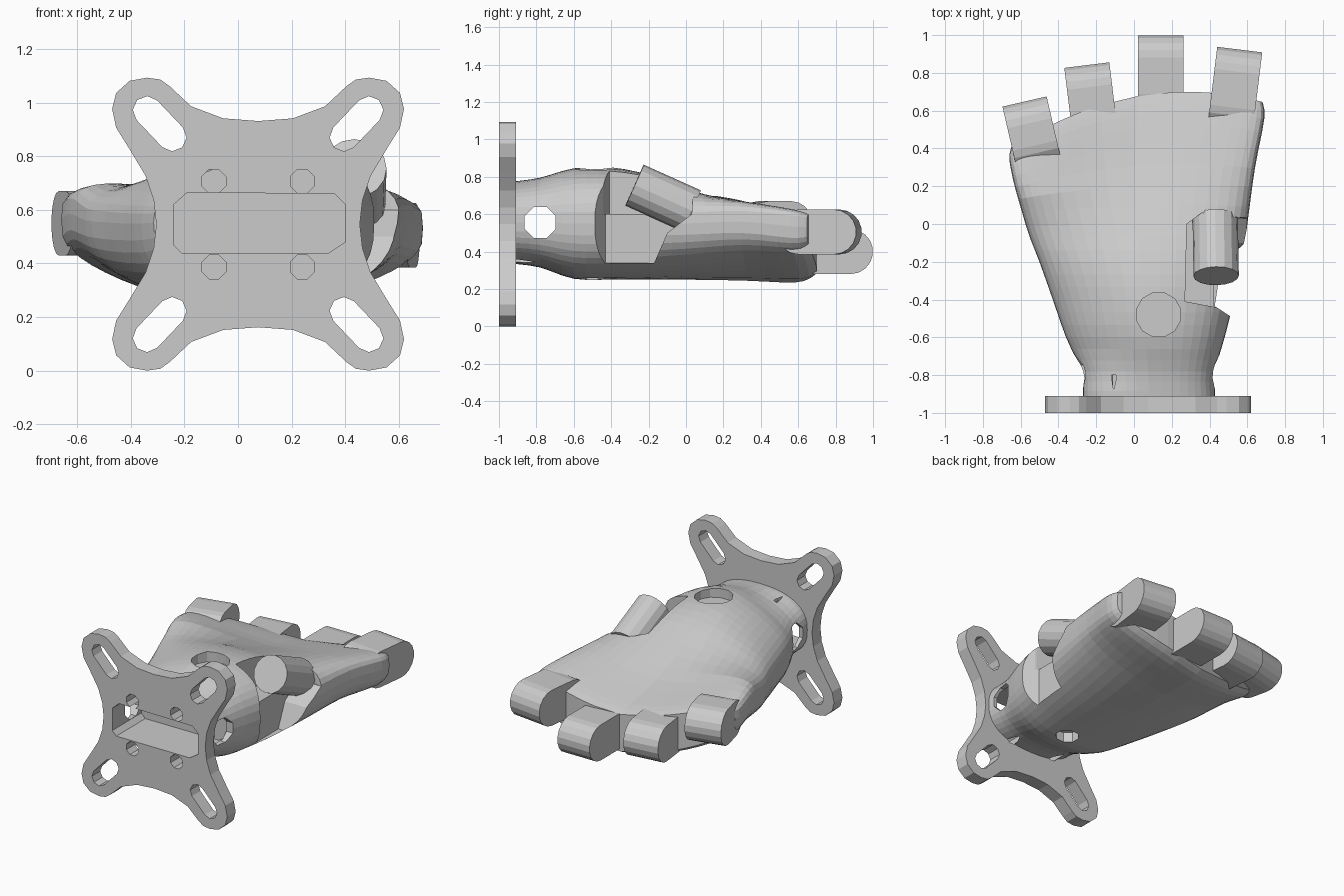
import bpy, bmesh, math
from mathutils import Vector, Matrix

if "Cube" in bpy.data.objects:
    bpy.data.objects.remove(bpy.data.objects["Cube"])

PLACE = {'x': lambda a, b, d: (d, a, b),
         'y': lambda a, b, d: (a, d, b),
         'z': lambda a, b, d: (a, b, d)}


def make(name, bm):
    bmesh.ops.recalc_face_normals(bm, faces=bm.faces)
    me = bpy.data.meshes.new(name)
    bm.to_mesh(me)
    bm.free()
    ob = bpy.data.objects.new(name, me)
    bpy.context.collection.objects.link(ob)
    return ob


def prism(name, pts, axis, lo, hi):
    """Extrude a closed 2D profile along an axis."""
    bm = bmesh.new()
    a = [bm.verts.new(PLACE[axis](p, q, lo)) for p, q in pts]
    b = [bm.verts.new(PLACE[axis](p, q, hi)) for p, q in pts]
    n = len(pts)
    bm.faces.new(a)
    bm.faces.new(b[::-1])
    for i in range(n):
        j = (i + 1) % n
        bm.faces.new((a[i], b[i], b[j], a[j]))
    return make(name, bm)


def capsule(p, q, r, n=5):
    """Slot outline between two centres."""
    ang = math.atan2(q[1] - p[1], q[0] - p[0])
    out = []
    for c, start in ((q, ang - math.pi / 2), (p, ang + math.pi / 2)):
        for i in range(n + 1):
            t = start + math.pi * (i + 0.02) / (n + 0.04)
            out.append((c[0] + r * math.cos(t), c[1] + r * math.sin(t)))
    return out


def circle(c, r, n=12):
    return [(c[0] + r * math.cos(2 * math.pi * (i + .5) / n),
             c[1] + r * math.sin(2 * math.pi * (i + .5) / n)) for i in range(n)]


def cut(target, cutter, keep=False):
    mod = target.modifiers.new("cut", 'BOOLEAN')
    mod.operation = 'DIFFERENCE'
    mod.solver = 'EXACT'
    mod.object = cutter
    bpy.context.view_layer.objects.active = target
    bpy.ops.object.modifier_apply(modifier=mod.name)
    if not keep:
        bpy.data.objects.remove(cutter)


# palm: lofted sections (y, left, right, centre z, half height, arch, knuckle sweep)
STATIONS = [
    (-0.92, -0.27, 0.43, 0.555, 0.22, 0.00, 0.0),
    (-0.78, -0.28, 0.43, 0.555, 0.24, 0.00, 0.0),
    (-0.60, -0.36, 0.48, 0.550, 0.295, 0.00, 0.0),
    (-0.40, -0.43, 0.53, 0.550, 0.30, 0.00, 0.0),
    (-0.20, -0.50, 0.57, 0.530, 0.28, 0.02, 0.1),
    (0.00, -0.57, 0.60, 0.490, 0.24, 0.06, 0.25),
    (0.30, -0.63, 0.64, 0.430, 0.185, 0.13, 0.65),
    (0.57, -0.66, 0.69, 0.390, 0.155, 0.145, 0.95),
    (0.66, -0.65, 0.68, 0.390, 0.125, 0.14, 1.0)]


def catmull(rows, steps):
    out = []
    for i in range(len(rows) - 1):
        p0, p1 = rows[max(i - 1, 0)], rows[i]
        p2, p3 = rows[i + 1], rows[min(i + 2, len(rows) - 1)]
        for k in range(steps):
            t = k / steps
            out.append([.5 * (2 * b + (c - a) * t + (2 * a - 5 * b + 4 * c - d) * t * t
                              + (3 * b - a - 3 * c + d) * t ** 3)
                        for a, b, c, d in zip(p0, p1, p2, p3)])
    return out + [list(rows[-1])]


def spow(v, e):
    return math.copysign(abs(v) ** e, v)


def make_palm(n=44):
    bm = bmesh.new()
    rings = []
    for y, xl, xr, zc, h, arch, k in catmull(STATIONS, 3):
        ring = []
        for i in range(n):
            t = 2 * math.pi * i / n
            u, v = spow(math.cos(t), 0.85 - .2 * k), spow(math.sin(t), 0.8 - .33 * k)
            x = (xl + xr) / 2 + u * (xr - xl) / 2
            sweep = k * k * (0.04 - 0.15 * (u - 0.4) ** 2)
            lift = arch * (1.2 if u < 0 else 1) * abs(u) ** 1.6
            # little-finger side of the heel slopes lower than the thumb mound
            slope = .12 * max(-u, 0) * max(v, 0) * max(0, 1 - 2 * k) * min(1, max(0, (y + .9) * 4))
            ring.append(bm.verts.new((x, y + sweep, zc + lift + h * v - slope)))
        rings.append(ring)
    for a, b in zip(rings, rings[1:]):
        for i in range(n):
            j = (i + 1) % n
            bm.faces.new((a[i], a[j], b[j], b[i]))
    bm.faces.new(rings[0])
    # knuckle end closed by strips joining top and bottom of the arch
    e = rings[-1]
    bm.faces.new((e[0], e[1], e[n - 1]))
    for i in range(1, n // 2 - 1):
        bm.faces.new((e[i], e[i + 1], e[n - i - 1], e[n - i]))
    bm.faces.new((e[n // 2 - 1], e[n // 2], e[n // 2 + 1]))
    return make("palm", bm)


palm = make_palm()

# mounting plate: one quarter of the outline, mirrored around its centre
CX, CZ = 0.075, 0.547
quarter = [(0, .385), (.13, .395), (.25, .44), (.33, .515), (.365, .54), (.415, .547),
           (.48, .535), (.53, .49), (.545, .43), (.53, .36), (.48, .28), (.42, .18),
           (.39, .09), (.38, 0)]
half = quarter + [(a, -b) for a, b in quarter[-2::-1]]
outline = half + [(-a, b) for a, b in half[-2:0:-1]]
plate = prism("mounting_plate", [(CX + a, CZ + b) for a, b in outline], 'y', -1, -0.91)

# strap slots and screw holes in the four corners
for sx in (-1, 1):
    for sz in (-1, 1):
        slot = capsule((CX + sx * .32, CZ + sz * .325), (CX + sx * .415, CZ + sz * .425), .053, 4)
        cut(plate, prism("slot_cutter", slot, 'y', -1.1, -0.8))
        x, z = CX + sx * .165, CZ + sz * .16
        hole = prism("screw_cutter", circle((x, z), .048, 8), 'y', -1.1, -0.8)
        cut(plate, hole, keep=True)
        cut(palm, hole)

# wrist pocket through the plate into the palm
pocket = prism("pocket_cutter", [(-.24, .47), (-.21, .44), (.34, .44), (.40, .48),
                                 (.40, .62), (.36, .66), (-.19, .665), (-.24, .62)],
               'y', -1.1, -0.69)
cut(plate, pocket, keep=True)
cut(palm, pocket)

# cross hole, heel recess and underside hole
cut(palm, prism("cross_cutter", circle((-.78, .555), .09, 8), 'x', -1, 1))
cut(palm, prism("recess_cutter", circle((.13, -.48), .12), 'z', .78, 1.1))
cut(palm, prism("under_cutter", circle((.13, -.50), .075, 8), 'z', 0, .32))

# thumb notch: flat side pocket, slanted heel face, upper opening
cut(palm, prism("notch_side_cutter", [(-.43, .34), (-.17, .34), (-.1, .5), (.03, .6),
                                      (.06, 1), (-.41, 1)], 'x', .42, 1))
cut(palm, prism("notch_heel_cutter", [(.42, -.38), (.42, -.43), (.62, -.56), (.8, -.56),
                                      (.8, -.38)], 'z', .34, 1.1))
cut(palm, prism("notch_top_cutter", [(.27, -.41), (.43, -.44), (.8, -.56), (.8, .0),
                                     (.36, .06), (.28, .0)], 'z', .6, 1.1))

# thumb stub
bm = bmesh.new()
tip, root = Vector((.435, -.275, .755)), Vector((.43, .03, .618))
axis = tip - root
bmesh.ops.create_cone(bm, cap_ends=True, segments=16, radius1=.12, radius2=.12,
                      depth=axis.length)
bmesh.ops.transform(bm, verts=bm.verts, matrix=Matrix.Translation((tip + root) / 2)
                    @ axis.to_track_quat('Z', 'Y').to_matrix().to_4x4())
make("thumb_stub", bm)

# finger stubs: rounded end about the x axis (name, tip x, tip y, z, turn in degrees)
for name, x, y, z, turn in (("little", -.58, .65, .55, 13), ("ring", -.25, .843, .43, 7),
                            ("middle", .142, 1.0, .40, 0), ("index", .56, .925, .505, -7)):
    back = -.24 if name == "little" else -.31
    side = capsule((back, 0), (-.12, 0), .12, 9)
    ob = prism(name + "_finger_stub", side, 'x', -.12, .12)
    ob.data.transform(Matrix.Translation((x, y, z)) @ Matrix.Rotation(math.radians(turn), 4, 'Z'))
